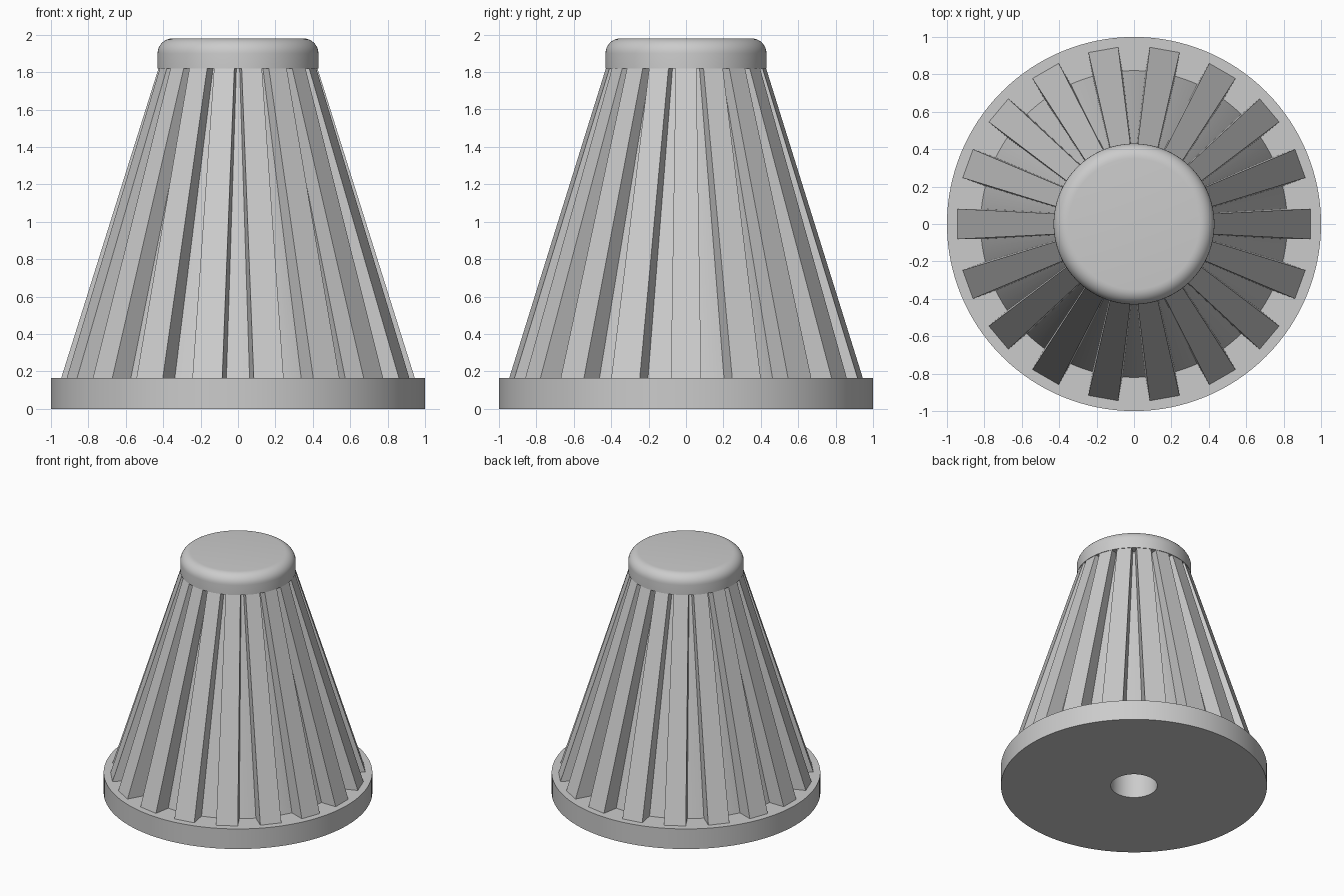
import bpy, bmesh
from math import sin, cos, pi, radians
from mathutils import Matrix

if "Cube" in bpy.data.objects:
    bpy.data.objects.remove(bpy.data.objects["Cube"])

RIBS = 18
BASE_TOP, CAP_BOTTOM, TOP = 0.165, 1.82, 1.98
CAP_R, FILLET = 0.43, 0.08


def finish(name, bm, smooth=False):
    bmesh.ops.recalc_face_normals(bm, faces=bm.faces)
    mesh = bpy.data.meshes.new(name)
    bm.to_mesh(mesh)
    bm.free()
    obj = bpy.data.objects.new(name, mesh)
    bpy.context.collection.objects.link(obj)
    if smooth:
        bpy.ops.object.select_all(action='DESELECT')
        obj.select_set(True)
        bpy.context.view_layer.objects.active = obj
        bpy.ops.object.shade_smooth_by_angle(angle=radians(30))
    return obj


def lathe(name, profile, steps=128):
    bm = bmesh.new()
    verts = [bm.verts.new((r, 0, z)) for r, z in profile]
    edges = [bm.edges.new(pair) for pair in zip(verts, verts[1:])]
    bmesh.ops.spin(bm, geom=verts + edges, cent=(0, 0, 0), axis=(0, 0, 1),
                   angle=2 * pi, steps=steps)
    bmesh.ops.remove_doubles(bm, verts=bm.verts, dist=1e-5)
    return finish(name, bm, smooth=True)


# Turned body: shaft hole, base disc, tapered core and rounded cap
fillet = [(CAP_R - FILLET + FILLET * cos(a), TOP - FILLET + FILLET * sin(a))
          for a in (pi / 2 * i / 8 for i in range(9))]
lathe("knob_body", [(0, 1.0), (0.175, 1.0), (0.175, 0), (1, 0), (1, BASE_TOP),
                    (0.82, BASE_TOP), (0.366, CAP_BOTTOM), (CAP_R, CAP_BOTTOM)]
      + fillet + [(0, TOP)])


# Grip ribs: tapered bars, their inner sides sunk into the core
def add_rib(bm, angle):
    rings = []
    for z, inner, outer, half in ((BASE_TOP, 0.79, 0.945, 0.081),
                                  (CAP_BOTTOM, 0.34, 0.425, 0.055)):
        rings.append([bm.verts.new((x, y, z)) for x, y in
                      ((inner, -half), (outer, -half), (outer, half), (inner, half))])
    low, high = rings
    bm.faces.new(low)
    bm.faces.new(high)
    for i in range(4):
        j = (i + 1) % 4
        bm.faces.new((low[i], low[j], high[j], high[i]))
    bmesh.ops.rotate(bm, verts=low + high, cent=(0, 0, 0),
                     matrix=Matrix.Rotation(angle, 3, 'Z'))


bm = bmesh.new()
for i in range(RIBS):
    add_rib(bm, 2 * pi * i / RIBS)
finish("grip_ribs", bm)
